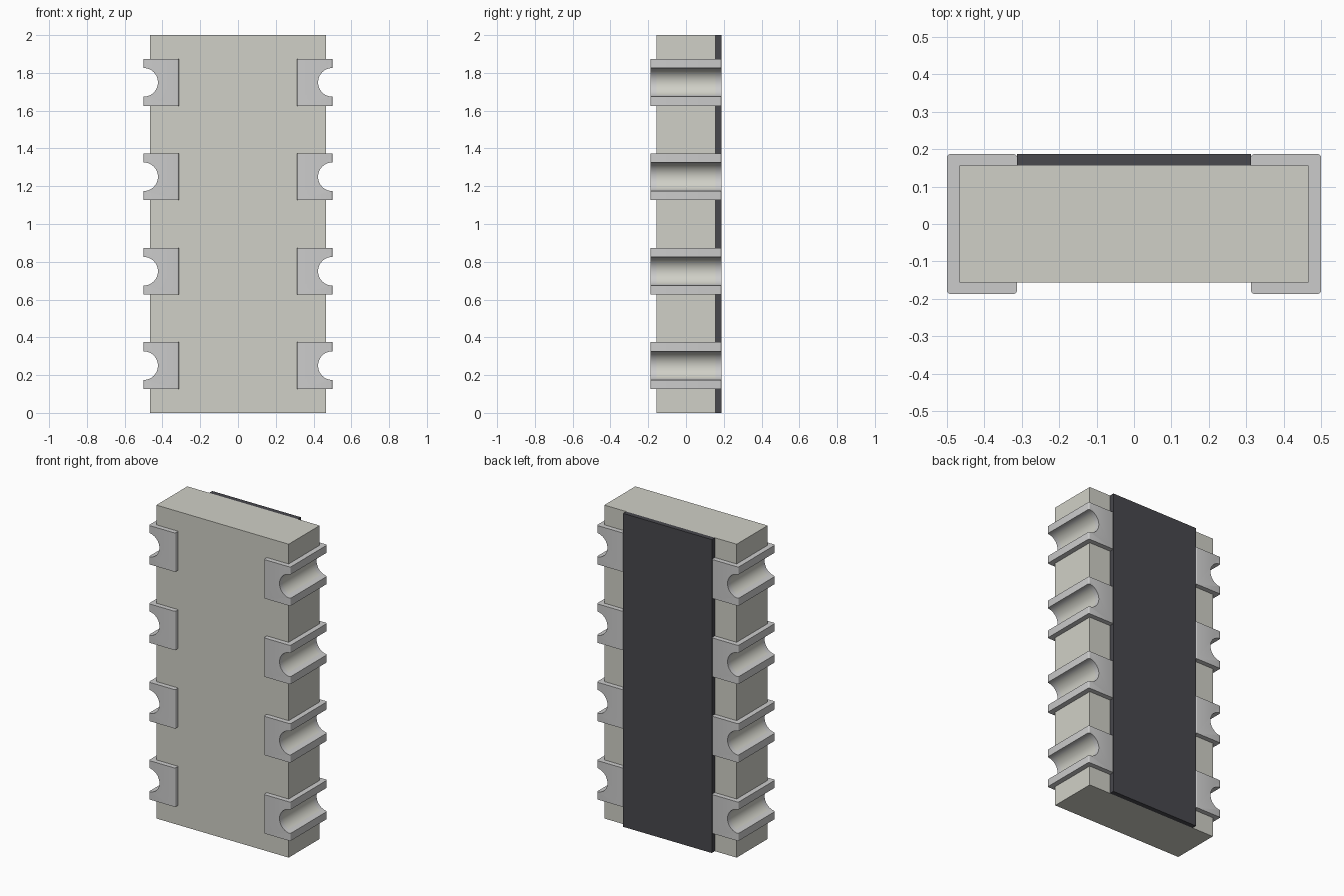
import bpy, bmesh, math
from mathutils import Matrix

if "Cube" in bpy.data.objects:
    bpy.data.objects.remove(bpy.data.objects["Cube"])

PITCH, FIRST = 0.5, 0.25          # spacing and height of the terminals
BX, BY = 0.467, 0.156             # body half width and half depth
TX, TY, INNER = 0.5, 0.187, 0.313  # terminal outer limits and lip end


def material(name, color):
    m = bpy.data.materials.new(name)
    m.diffuse_color = (*color, 1)
    m.use_nodes = True
    m.node_tree.nodes["Principled BSDF"].inputs["Base Color"].default_value = m.diffuse_color
    return m


def add_object(name, bm, mat=None):
    bmesh.ops.recalc_face_normals(bm, faces=bm.faces)
    mesh = bpy.data.meshes.new(name)
    bm.to_mesh(mesh)
    bm.free()
    ob = bpy.data.objects.new(name, mesh)
    bpy.context.collection.objects.link(ob)
    if mat:
        mesh.materials.append(mat)
    return ob


def box(name, lo, hi, mat):
    bm = bmesh.new()
    bmesh.ops.create_cube(bm, size=1)
    for v in bm.verts:
        v.co = [l + (h - l) * (c + 0.5) for l, h, c in zip(lo, hi, v.co)]
    return add_object(name, bm, mat)


def repeat(ob):
    a = ob.modifiers.new("rows", 'ARRAY')
    a.count = 4
    a.use_relative_offset = False
    a.use_constant_offset = True
    a.constant_offset_displace = (0, 0, PITCH)
    m = ob.modifiers.new("sides", 'MIRROR')
    m.use_mirror_merge = False


def cut(ob, cutter):
    b = ob.modifiers.new("notch", 'BOOLEAN')
    b.operation = 'DIFFERENCE'
    b.solver = 'EXACT'
    b.object = cutter


def finish(ob):
    bpy.ops.object.select_all(action='DESELECT')
    bpy.context.view_layer.objects.active = ob
    ob.select_set(True)
    for m in list(ob.modifiers):
        bpy.ops.object.modifier_apply(modifier=m.name)
    bpy.ops.object.shade_smooth_by_angle(angle=math.radians(30))


ceramic = material("ceramic", (0.63, 0.63, 0.57))
metal = material("metal", (0.58, 0.58, 0.57))
dark = material("dark_film", (0.065, 0.065, 0.075))

# Ceramic body and dark film on the back
body = box("body", (-BX, -BY, 0), (BX, BY, 2), ceramic)
film = box("resistive_film", (-INNER, BY, 0), (INNER, TY, 2), dark)

# Half-round notch cutter, one per terminal
bm = bmesh.new()
bmesh.ops.create_cone(bm, cap_ends=True, segments=48, radius1=0.076,
                      radius2=0.076, depth=0.6,
                      matrix=Matrix.Translation((TX, 0, FIRST))
                      @ Matrix.Rotation(math.pi / 2, 4, 'X'))
cutter = add_object("notch_cutter", bm)
cutter.hide_render = True

# C-shaped terminal wrapping the edge, with rounded outer corners
r = 0.009
corners = [(TX - r, TY - r, 0), (INNER + r, TY - r, 90)]
half = [(cx + r * math.cos(math.radians(a + k * 22.5)),
         cy + r * math.sin(math.radians(a + k * 22.5)))
        for cx, cy, a in corners for k in range(5)]
half += [(INNER, BY), (BX, BY)]
profile = half + [(x, -y) for x, y in reversed(half)]
bm = bmesh.new()
base = bm.faces.new([bm.verts.new((x, y, FIRST - 0.124)) for x, y in profile])
ext = bmesh.ops.extrude_face_region(bm, geom=[base])
bmesh.ops.translate(bm, vec=(0, 0, 0.248),
                    verts=[v for v in ext["geom"] if isinstance(v, bmesh.types.BMVert)])
terminals = add_object("terminals", bm, metal)
cut(terminals, cutter)
repeat(terminals)
finish(terminals)

# Notches continue through the body
repeat(cutter)
cut(body, cutter)
finish(body)
bpy.data.objects.remove(cutter)
